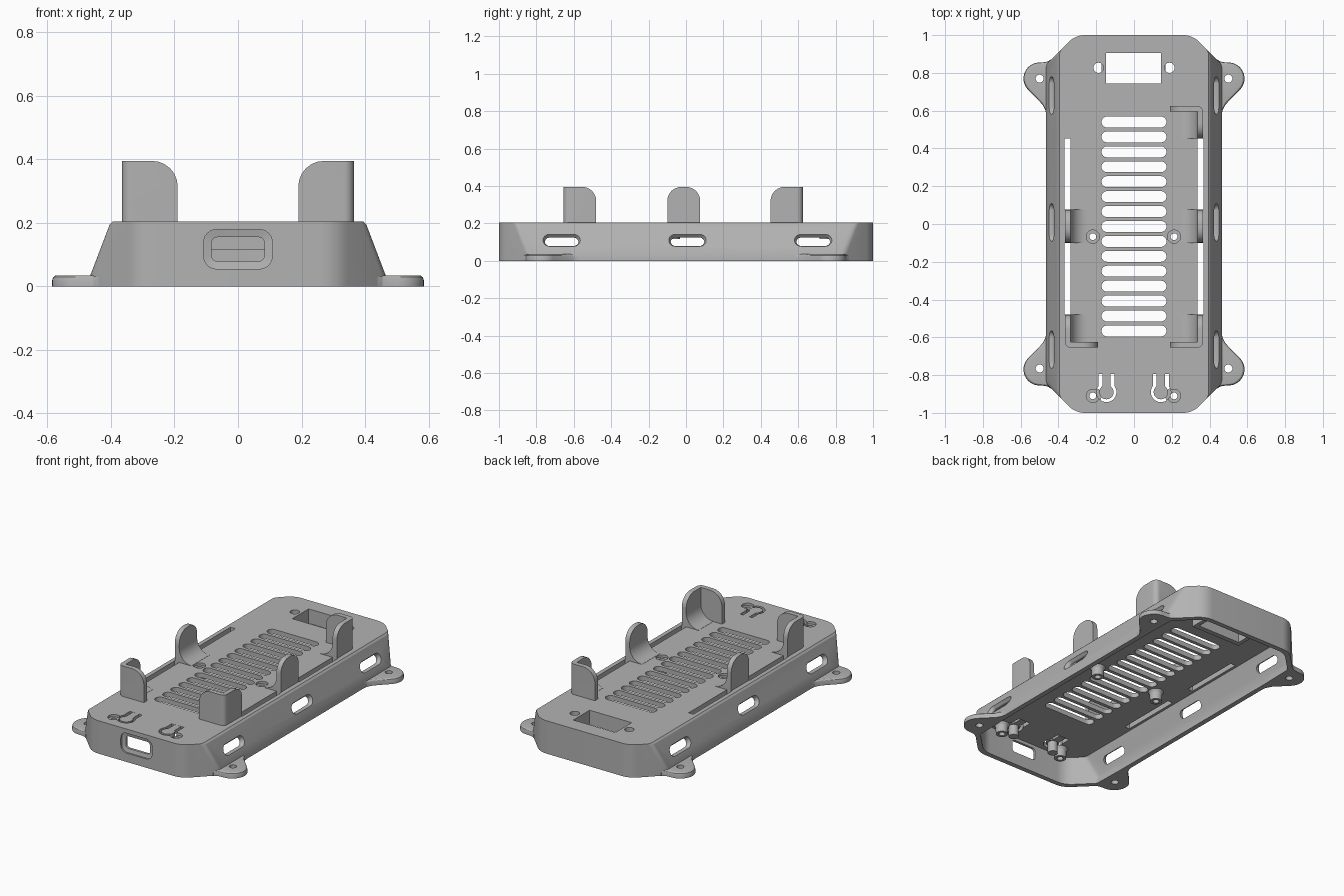
import bpy, bmesh
from math import sin, cos, pi, asin, radians
from mathutils import Vector

if "Cube" in bpy.data.objects:
    bpy.data.objects.remove(bpy.data.objects["Cube"])

grey = bpy.data.materials.new("light_grey")
grey.diffuse_color = (0.45, 0.45, 0.45, 1)
grey.use_nodes = True
grey.node_tree.nodes["Principled BSDF"].inputs["Base Color"].default_value = grey.diffuse_color


def loft(name, solids):
    """One mesh from solids; each solid is a list of matching rings."""
    bm = bmesh.new()
    for rings in solids:
        vs = [[bm.verts.new(p) for p in ring] for ring in rings]
        n = len(vs[0])
        for a, b in zip(vs, vs[1:]):
            for i in range(n):
                j = (i + 1) % n
                bm.faces.new((a[i], a[j], b[j], b[i]))
        bm.faces.new(vs[0])
        bm.faces.new(vs[-1])
    bmesh.ops.recalc_face_normals(bm, faces=bm.faces)
    me = bpy.data.meshes.new(name)
    bm.to_mesh(me)
    bm.free()
    me.materials.append(grey)
    ob = bpy.data.objects.new(name, me)
    bpy.context.collection.objects.link(ob)
    return ob


def boolean(ob, cutter, op='DIFFERENCE', keep=False):
    m = ob.modifiers.new("b", 'BOOLEAN')
    m.solver, m.operation, m.object = 'EXACT', op, cutter
    bpy.context.view_layer.objects.active = ob
    bpy.ops.object.modifier_apply(modifier=m.name)
    if not keep:
        bpy.data.objects.remove(cutter)


def rounded(pts, n=6):
    """Polygon of (x, y, tangent length) with circular corners."""
    out = []
    for i, (x, y, r) in enumerate(pts):
        b = Vector((x, y))
        if r == 0:
            out.append(b)
            continue
        d0 = (Vector(pts[i - 1][:2]) - b).normalized()
        d1 = (Vector(pts[(i + 1) % len(pts)][:2]) - b).normalized()
        a, c, w = b + d0 * r, b + d1 * r, sin(d0.angle(d1) / 2)
        for k in range(n + 1):
            t = k / n
            e, f, g = (1 - t) ** 2, 2 * w * t * (1 - t), t * t
            out.append((a * e + b * f + c * g) / (e + f + g))
    return [p for i, p in enumerate(out) if (p - out[i - 1]).length > 1e-5]


def rect(x0, x1, y0, y1, r=(0, 0, 0, 0)):
    return rounded([(x0, y0, r[0]), (x1, y0, r[1]), (x1, y1, r[2]), (x0, y1, r[3])])


def circle(cx, cy, r, n=28):
    return [(cx + r * cos(2 * pi * i / n), cy + r * sin(2 * pi * i / n)) for i in range(n)]


def prism(poly, a, b, axis=2):
    def place(p, h):
        q = [p[0], p[1]]
        q.insert(axis, h)
        return q
    return [[place(p, h) for p in poly] for h in (a, b)]


def keyhole(cx, cy, r, hw, top):
    a = asin(hw / r)
    arc = [a + (2 * pi - 2 * a) * i / 28 for i in range(29)]
    return [(cx + r * sin(t), cy + r * cos(t)) for t in arc] + [(cx - hw, top), (cx + hw, top)]


def outline(w, length, s, z):
    """Long octagon: half width w, corner planes x + y = s."""
    q = [(w, -(s - w), .02), (w, s - w, .02), (s - length, length, .05)]
    q += [(-s + length, length, .05), (-w, s - w, .02), (-w, -(s - w), .02)]
    q += [(-s + length, -length, .05), (s - length, -length, .05)]
    return [(p.x, p.y, z) for p in rounded(q)]


# hollow tray, open underneath
body = loft("tray_body", [[outline(w, 1, 1.31, z) for z, w in
                           ((0, .465), (.035, .465), (.195, .404), (.205, .394))]])
boolean(body, loft("cavity", [[outline(w, .97, 1.268, z) for z, w in
                               ((-.05, .435), (.035, .435), (.175, .384))]]))

# cutters for all the openings
cuts = []
for i in range(15):  # vent slots
    y = .54 - i * .079
    cuts.append(prism(rect(-.172, .172, y - .029, y + .029, (.029,) * 4), .15, .25))
cuts.append(prism(rect(-.147, .143, .745, .905), .05, .25))  # window
for s in (-1, 1):
    cuts.append(prism(circle(s * .188, .827, .027), .15, .25))
    for y0, y1 in ((.076, .452), (-.48, -.1)):  # gaps beside clips
        x0, x1 = sorted((s * .335, s * .368))
        cuts.append(prism(rect(x0, x1, y0, y1), .15, .25))
    for y in (-.765, .77):  # ear holes
        cuts.append(prism(circle(s * .5, y, .021), -.05, .1))
    for yc in (-.665, .008, .68):  # flared side slots, square to the sloping wall
        rings = []
        for d, hx, hy in ((.05, .1, .034), (0, .1, .034), (-.016, .09, .026), (-.07, .09, .026)):
            rings.append([(s * (.436 - .357 * p[1] + .934 * d), yc + p[0], .109 + .934 * p[1] + .357 * d)
                          for p in rect(-hx, hx, -hy, hy, (hy,) * 4)])
        cuts.append(rings)
posts = [(-.218, -.91), (.212, -.91), (-.218, -.067), (.212, -.067)]
for x, y in posts:  # counterbored screw holes
    cuts.append([[(*p, z) for p in circle(x, y, r)] for z, r in
                 ((.25, .035), (.19, .035), (.19, .018), (.05, .018))])
rings = []  # front port
for y, hx, hz, r in ((-1.05, .108, .062, .04), (-.99, .108, .062, .04),
                     (-.985, .083, .038, .018), (-.93, .083, .038, .018)):
    rings.append([(p[0], y, p[1]) for p in rect(-hx, hx, .117 - hz, .117 + hz, (r,) * 4)])
cuts.append(rings)
cutter = loft("cutter", cuts)
cutter.hide_render = True
boolean(body, cutter, keep=True)
boolean(body, loft("keyhole_cut", [prism(keyhole(x, -.89, .053, .042, -.795), .15, .25)
                                   for x in (-.146, .142)]))

# press buttons inside the keyholes, with pegs below
loft("press_buttons", [prism(keyhole(x, -.89, .038, .022, -.785), .18, .2045) for x in (-.146, .142)])
loft("button_pegs", [prism(circle(x, -.89, .028), .115, .182) for x in (-.146, .142)])

# screw posts and window frame under the plate
standoffs = loft("screw_posts", [[[(*p, z) for p in circle(x, y, r)] for z, r in
                                  ((.115, .034), (.16, .036), (.178, .046))] for x, y in posts])
boolean(standoffs, cutter, keep=True)
frame = loft("window_frame", [prism(rect(-.172, .168, .715, .932), .115, .178)])
boolean(frame, cutter, keep=True)

# mounting ears
ear = [(.5 + .085 * cos(t), .77 + .085 * sin(t)) for t in [radians(-45 + 9 * i) for i in range(16)]]
ear += [(.47, .857), (.455, .861), (.44, .872), (.43, .86), (.437, .56), (.463, .56), (.468, .6), (.485, .633)]
solids = []
for sx in (-1, 1):
    for sy in (-1, 1):
        solids.append([[(sx * (.44 + (x - .44) * k), sy * (.75 + (y - .75) * k), z) for x, y in ear]
                       for z, k in ((0, 1), (.02, 1), (.029, .98), (.034, .93), (.035, .89))])
ears = loft("mounting_ears", solids)
boolean(ears, cutter)


# battery clips: curved side wall, plus an end wall on the corner ones
def clip(name, s, y0, y1, end):
    arc = [(.25 + .085 * sin(t), .291 - .085 * cos(t)) for t in [pi / 2 * i / 10 for i in range(11)]]
    prof = [(.365, .18), (.365, .395)] + [(.335, .395)] + arc[::-1] + [(.25, .18)]
    ob = loft(name, [prism([(s * x, z) for x, z in prof], y0, y1, 1)])
    r = .075
    if end:
        ya, yb = (y0, y0 + .03) if end < 0 else (y1 - .03, y1)
        wall = rounded([(.365, .18, 0), (.365, .395, 0), (.19, .395, .08), (.19, .18, 0)])
        boolean(ob, loft("end_wall", [prism([(s * p[0], p[1]) for p in wall], ya, yb, 1)]), 'UNION')
        c = (0, .03, 0, 0) if end < 0 else (0, 0, .03, 0)
        plan = [(s * p[0], p[1]) for p in rect(.1, .365, y0, y1, c)]
        boolean(ob, loft("plan", [prism(plan, .1, .5)]), 'INTERSECT')
    side = rect(y0, y1, .17, .395, (0, 0, 0 if end > 0 else r, 0 if end < 0 else r))
    boolean(ob, loft("side", [prism(side, -.6, .6, 0)]), 'INTERSECT')


clip("clip_front_right", 1, -.655, -.48, -1)
clip("clip_front_left", -1, -.655, -.48, -1)
clip("clip_middle_right", 1, -.1, .076, 0)
clip("clip_middle_left", -1, -.1, .076, 0)
clip("clip_back_right", 1, .452, .625, 1)

bpy.ops.object.select_all(action='SELECT')
bpy.ops.object.shade_smooth_by_angle(angle=radians(20))
